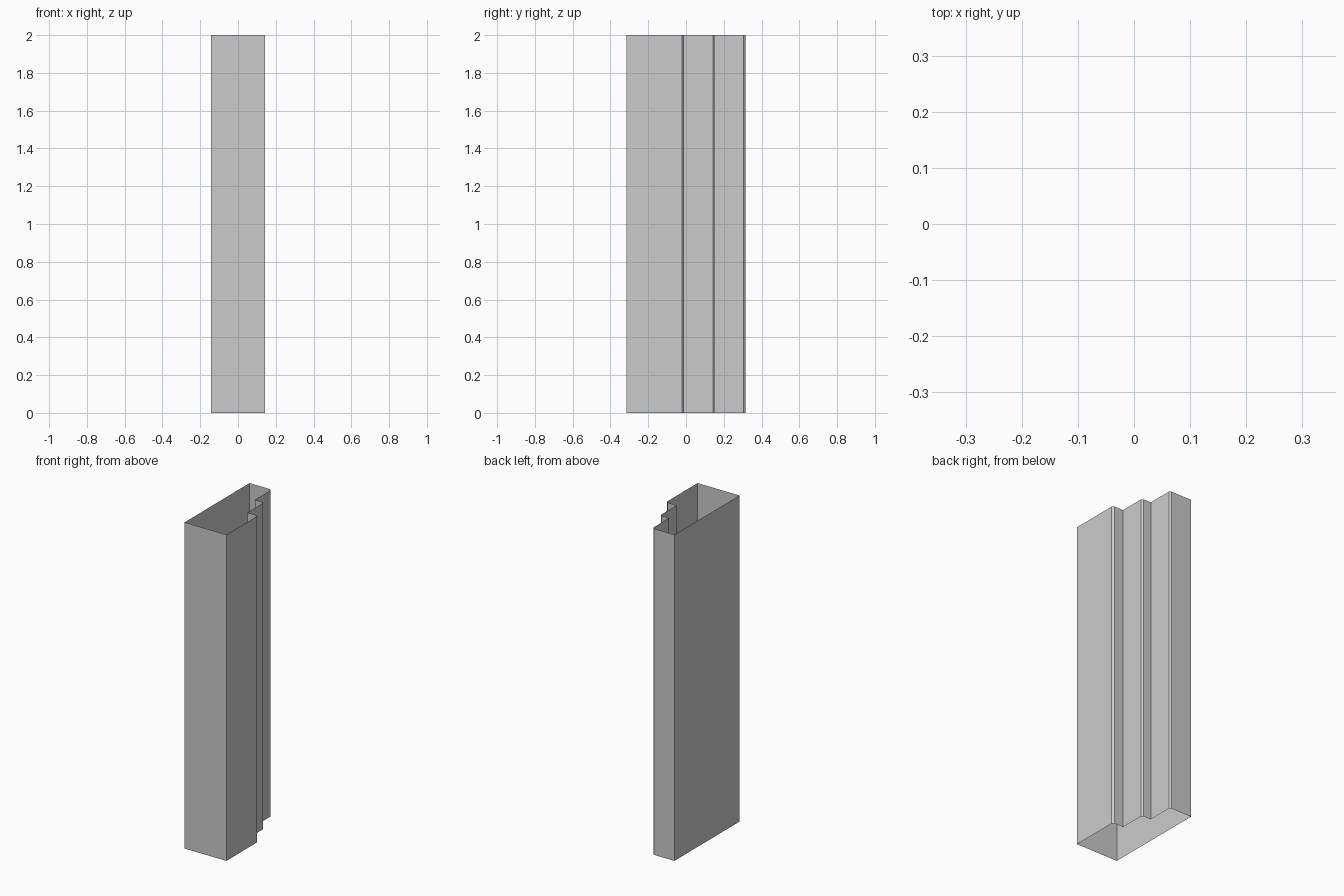
import bpy, bmesh

if "Cube" in bpy.data.objects:
    bpy.data.objects.remove(bpy.data.objects["Cube"])

HALF_X, HALF_Y, HEIGHT, CHAMFER = 0.142, 0.315, 2.0, 0.01

# Plan outline: plain rectangle with a stepped, chamfered right rear side
outline = [(-HALF_X, HALF_Y), (-HALF_X, -HALF_Y), (HALF_X, -HALF_Y)]
steps = [(0.142, -0.01), (0.07, 0.152), (0.008, HALF_Y)]  # outer x, rear y
for i, (x, y) in enumerate(steps):
    outline += [(x, y - CHAMFER), (x - CHAMFER, y)]
    if i + 1 < len(steps):
        outline.append((steps[i + 1][0], y))

# Extrude the outline up as an open-ended shell
bm = bmesh.new()
verts = [bm.verts.new((x, y, 0)) for x, y in outline]
edges = [bm.edges.new((verts[i - 1], verts[i])) for i in range(len(verts))]
new = bmesh.ops.extrude_edge_only(bm, edges=edges)["geom"]
bmesh.ops.translate(bm, vec=(0, 0, HEIGHT),
                    verts=[g for g in new if isinstance(g, bmesh.types.BMVert)])
# Point the walls outward
bm.normal_update()
left_wall = min(bm.faces, key=lambda f: f.calc_center_median().x)
bmesh.ops.recalc_face_normals(bm, faces=bm.faces)
if left_wall.normal.x > 0:
    bmesh.ops.reverse_faces(bm, faces=bm.faces)

mesh = bpy.data.meshes.new("stepped_pillar")
bm.to_mesh(mesh)
bm.free()
bpy.context.collection.objects.link(bpy.data.objects.new("stepped_pillar", mesh))
